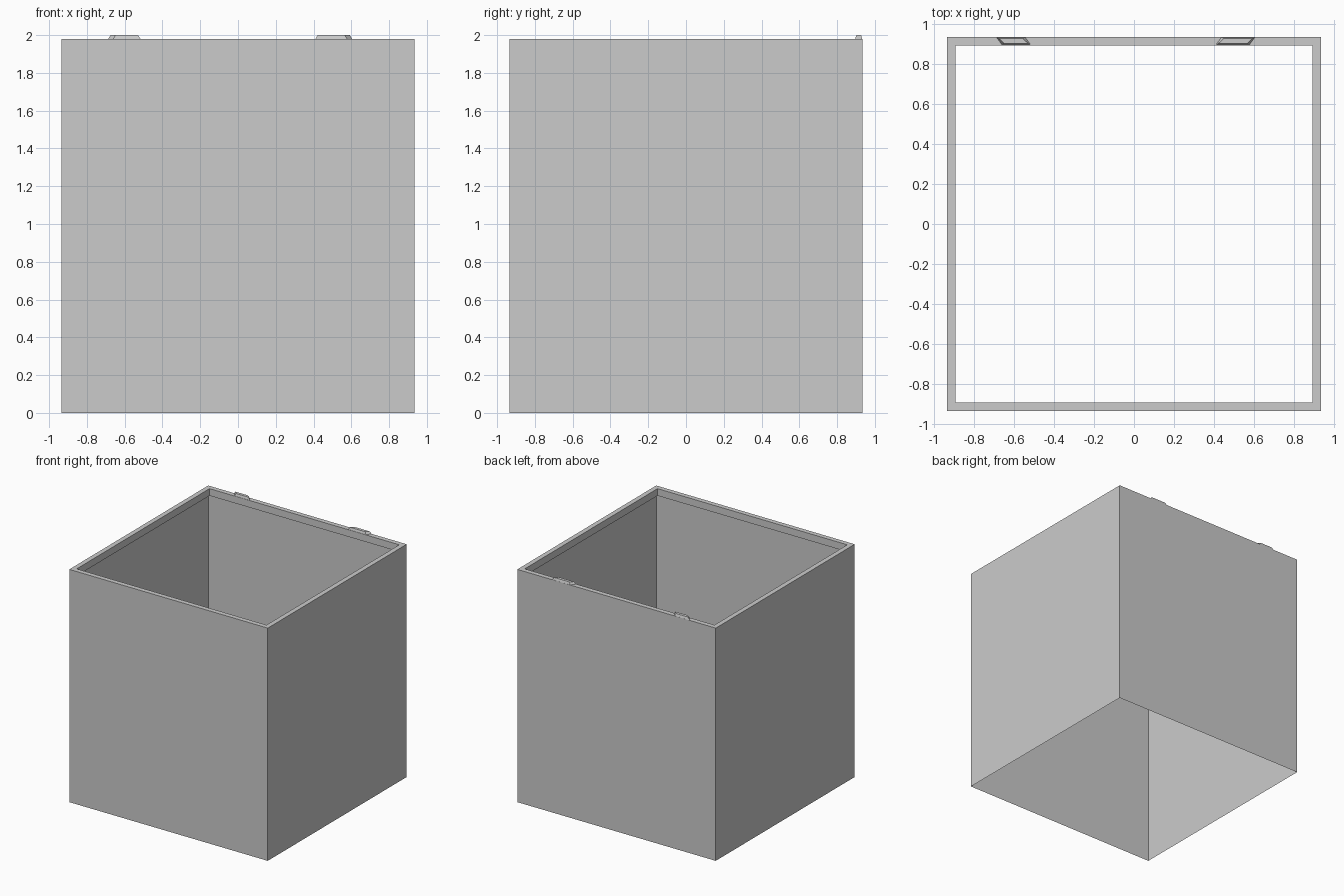
import bpy

if "Cube" in bpy.data.objects:
    bpy.data.objects.remove(bpy.data.objects["Cube"])


def make_object(name, rings, cap=False):
    """Skin a stack of four-sided rings; optionally close the last one."""
    verts = [p for ring in rings for p in ring]
    faces = []
    for r in range(len(rings) - 1):
        for i in range(4):
            a, b = r * 4 + i, r * 4 + (i + 1) % 4
            faces.append((a, b, b + 4, a + 4))
    if cap:
        k = (len(rings) - 1) * 4
        faces.append((k, k + 1, k + 2, k + 3))
    mesh = bpy.data.meshes.new(name)
    mesh.from_pydata(verts, [], faces)
    mesh.update()
    ob = bpy.data.objects.new(name, mesh)
    bpy.context.collection.objects.link(ob)
    return ob


def square(h, z):
    return [(-h, -h, z), (h, -h, z), (h, h, z), (-h, h, z)]


# Thin open-ended walls, folded inward at the top into a rim and short lip
OUTER, INNER, TOP = 0.934, 0.893, 1.98
make_object("box_walls", [square(OUTER, 0), square(OUTER, TOP),
                          square(INNER, TOP), square(INNER, TOP - 0.06)])


# Slanted hinge tabs on the back rim, tapered toward the top
def tab(name, x0, x1, shift):
    def ring(ix, iy, z):
        y0, y1 = 0.896 + iy, 0.933 - iy
        return [(x0 + ix, y0, z), (x1 - ix, y0, z),
                (x1 - ix + shift, y1, z), (x0 + ix + shift, y1, z)]
    make_object(name, [ring(0, 0, TOP), ring(0.012, 0.006, 2.0)], cap=True)


tab("left_tab", -0.66, -0.517, -0.027)
tab("right_tab", 0.41, 0.577, 0.027)
